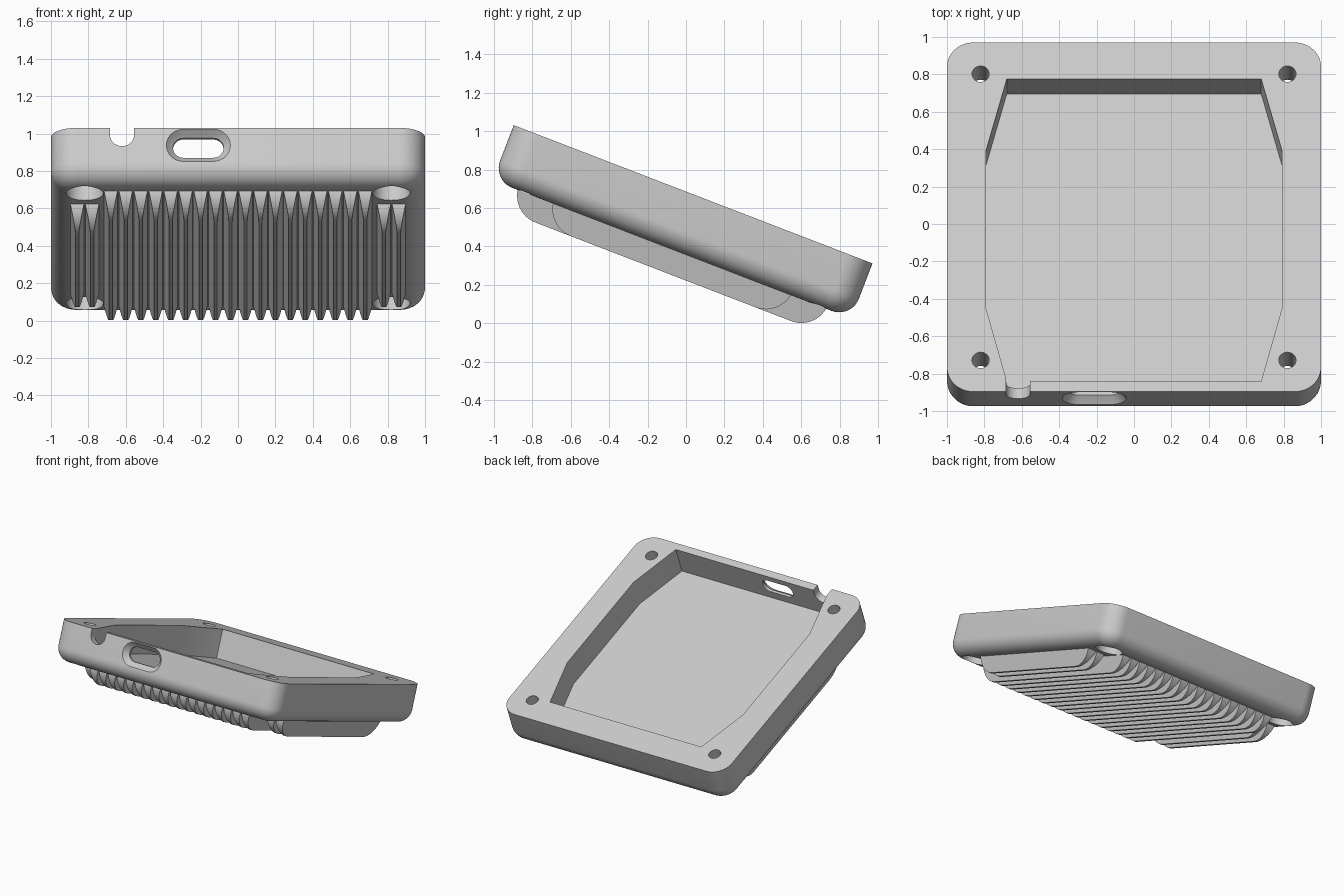
import bpy
import bmesh
from math import sin, cos, pi, radians
from mathutils import Matrix, Vector

cube = bpy.data.objects.get("Cube")
if cube:
    bpy.data.objects.remove(cube, do_unlink=True)

DEPTH, FILLET = 0.307, 0.11
TILT = Matrix.Translation((0, 0.037, 0.671)) @ Matrix.Rotation(radians(-21.07), 4, 'X')

grey = bpy.data.materials.new("plain grey")
grey.use_nodes = True
colour = (0.6, 0.6, 0.6, 1)
grey.diffuse_color = colour
grey.node_tree.nodes["Principled BSDF"].inputs["Base Color"].default_value = colour


def loft(bm, rings):
    """Skin a closed solid through rings of equal point count."""
    loops = [[bm.verts.new(p) for p in ring] for ring in rings]
    n = len(loops[0])
    for a, b in zip(loops, loops[1:]):
        for i in range(n):
            j = (i + 1) % n
            bm.faces.new((a[i], a[j], b[j], b[i]))
    bm.faces.new(loops[0][::-1])
    bm.faces.new(loops[-1])


def solid(name, *ring_sets):
    bm = bmesh.new()
    for rings in ring_sets:
        loft(bm, rings)
    bmesh.ops.recalc_face_normals(bm, faces=bm.faces)
    mesh = bpy.data.meshes.new(name)
    bm.to_mesh(mesh)
    bm.free()
    mesh.materials.append(grey)
    ob = bpy.data.objects.new(name, mesh)
    bpy.context.collection.objects.link(ob)
    return ob


def rounded_rect(hx, hy, r, steps=12):
    """2D outline with rounded corners, counter-clockwise."""
    pts = []
    for k, (sx, sy) in enumerate(((1, 1), (-1, 1), (-1, -1), (1, -1))):
        for i in range(steps + 1):
            a = (k + i / steps) * pi / 2
            pts.append((sx * (hx - r) + r * cos(a), sy * (hy - r) + r * sin(a)))
    return pts


def level(pts, z):
    return [(x, y, z) for x, y in pts]


def disc(x, y, r, z, n=32):
    return [(x + r * cos(2 * pi * i / n), y + r * sin(2 * pi * i / n), z) for i in range(n)]


def finish(ob):
    ob.matrix_world = TILT
    bpy.ops.object.select_all(action='DESELECT')
    ob.select_set(True)
    bpy.context.view_layer.objects.active = ob
    bpy.ops.object.shade_smooth_by_angle(angle=radians(30))


# Tray body: straight sides with a rounded lower edge
rings = [level(rounded_rect(1, 1, 0.14), 0)]
for i in range(11):
    a = i / 10 * pi / 2
    inset = FILLET * (1 - cos(a))
    z = -(DEPTH - FILLET) - FILLET * sin(a)
    rings.append(level(rounded_rect(1 - inset, 1 - inset, 0.14 - inset), z))
tray = solid("tray_body", rings)

# Cavity with clipped corners
half = [(0.68, -0.94), (0.79, -0.527), (0.79, 0.385), (0.68, 0.791)]
outline = half + [(-x, y) for x, y in reversed(half)]
cutters = [solid("cavity_cutter", [level(outline, -0.22), level(outline, 0.1)])]

# Screw holes with counterbores from below
corners = [(sx * 0.82, sy * 0.82) for sx in (-1, 1) for sy in (-1, 1)]
for x, y in corners:
    steps = ((0.1, -0.4), (0.1, -0.205), (0.046, -0.205), (0.046, 0.1))
    cutters.append(solid("screw_cutter", [disc(x, y, r, z) for r, z in steps]))

# Port slot in the front wall, flaring outward
port = []
for y, grow in ((-1.05, 0.036), (-1, 0.036), (-0.985, 0.024), (-0.97, 0.01), (-0.96, 0), (-0.9, 0)):
    shape = rounded_rect(0.135 + grow, 0.056 + grow, 0.0555 + grow)
    port.append([(x - 0.212, y, z - 0.1) for x, z in shape])
cutters.append(solid("port_cutter", port))

# Round-bottomed cable notch in the front rim
notch = [(0.064 * cos(pi + pi * i / 16) - 0.62, -0.041 + 0.064 * sin(pi + pi * i / 16))
         for i in range(17)] + [(-0.556, 0.1), (-0.684, 0.1)]
cutters.append(solid("notch_cutter", [[(x, y, z) for x, z in notch] for y in (-1.05, -0.92)]))

for cutter in cutters:
    mod = tray.modifiers.new("cut", 'BOOLEAN')
    mod.operation, mod.solver, mod.object = 'DIFFERENCE', 'EXACT', cutter
bpy.context.view_layer.update()
cut_mesh = bpy.data.meshes.new_from_object(
    tray.evaluated_get(bpy.context.evaluated_depsgraph_get()))
tray.modifiers.clear()
tray.data = cut_mesh
for cutter in cutters:
    bpy.data.objects.remove(cutter, do_unlink=True)
finish(tray)


# Tapered cooling fins with rounded ends
def fin(x, length):
    r, low, root = 0.15, -0.432, -0.28
    side = [(length, root)]
    side += [(length - r + r * cos(a), low + r - r * sin(a))
             for a in (i / 12 * pi / 2 for i in range(13))]
    side += [(-y, z) for y, z in reversed(side)]

    def width(z):
        return 0.009 + (z - low) * 0.22

    return [[(x + s * width(z), y, z) for y, z in side] for s in (-1, 1)]


main = [fin(-0.68 + 0.08 * i, 0.862) for i in range(18)]
outer = [fin(s * x, 0.665) for s in (-1, 1) for x in (0.78, 0.86)]
finish(solid("main_fins", *main))
finish(solid("outer_fins", *outer))
